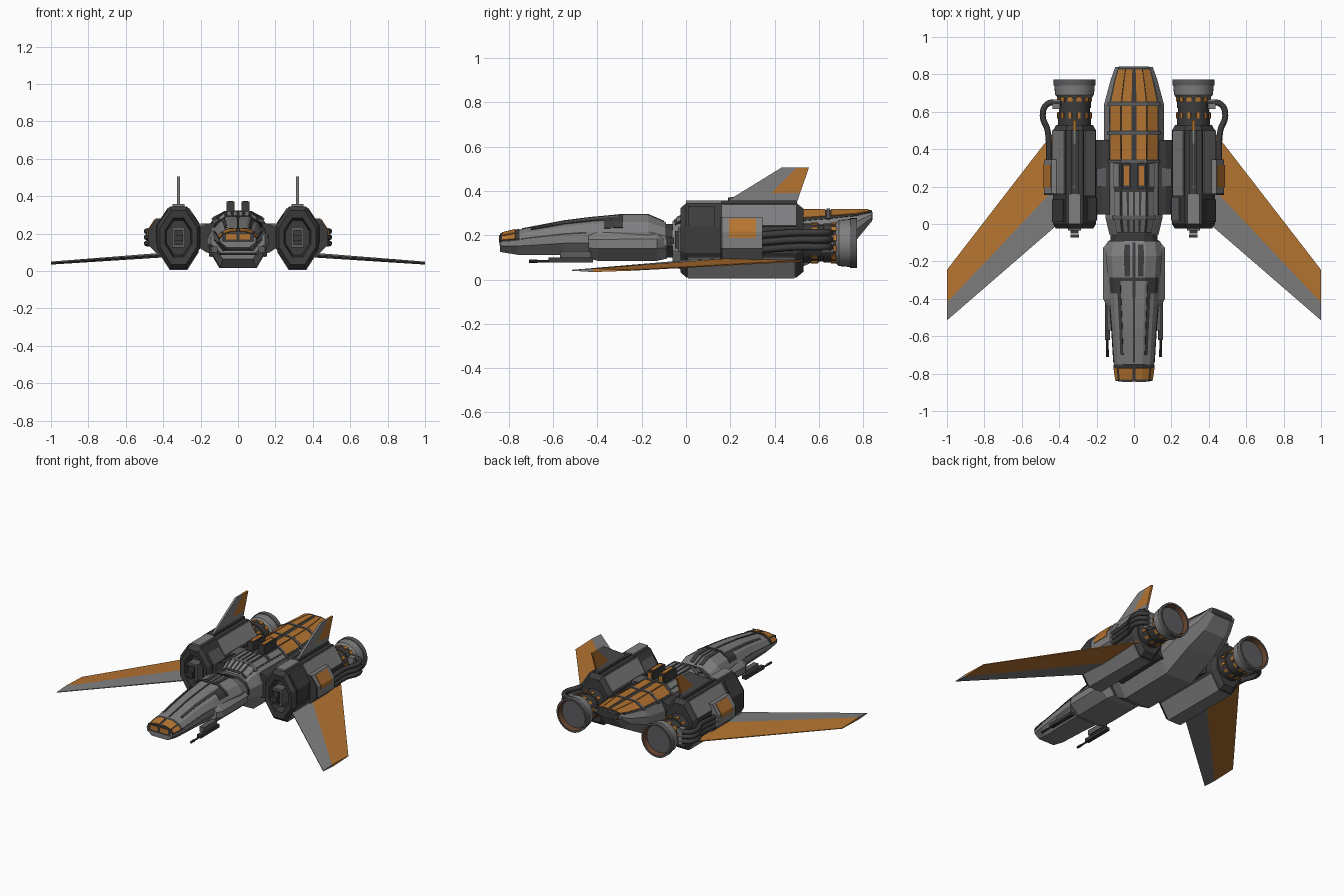
import bpy, bmesh, math
from mathutils import Vector

if "Cube" in bpy.data.objects:
    bpy.data.objects.remove(bpy.data.objects["Cube"])


def material(name, rgb):
    m = bpy.data.materials.new(name)
    m.diffuse_color = (*rgb, 1)
    m.use_nodes = True
    m.node_tree.nodes["Principled BSDF"].inputs["Base Color"].default_value = m.diffuse_color
    return m


GREY = material("hull grey", (0.21, 0.21, 0.215))
DARK = material("dark grey", (0.045, 0.045, 0.047))
MID = material("mid grey", (0.11, 0.11, 0.115))
ORANGE = material("orange paint", (0.46, 0.175, 0.03))
RUST = material("burnt rust", (0.13, 0.06, 0.03))


def make(name, verts, faces, mat, mirror=True):
    me = bpy.data.meshes.new(name)
    me.from_pydata(verts, [], faces)
    bm = bmesh.new()
    bm.from_mesh(me)
    bmesh.ops.recalc_face_normals(bm, faces=bm.faces)
    bm.to_mesh(me)
    bm.free()
    me.materials.append(mat)
    ob = bpy.data.objects.new(name, me)
    bpy.context.collection.objects.link(ob)
    if mirror:
        ob.modifiers.new("mirror", 'MIRROR')
    return ob


def loft(name, rings, mat, mirror=True):
    """Skin closed rings given as (y, [(x, z), ...])."""
    n = len(rings[0][1])
    verts = [(x, y, z) for y, ring in rings for x, z in ring]
    faces = [(k * n + i, k * n + (i + 1) % n, (k + 1) * n + (i + 1) % n, (k + 1) * n + i)
             for k in range(len(rings) - 1) for i in range(n)]
    faces += [tuple(range(n)), tuple(range(len(verts) - n, len(verts)))]
    return make(name, verts, faces, mat, mirror)


def slab(name, x, y, z, mat, mirror=True):
    ring = [(x[0], z[0]), (x[1], z[0]), (x[1], z[1]), (x[0], z[1])]
    return loft(name, [(y[0], ring), (y[1], ring)], mat, mirror)


def plate(name, rings, y0, y1, u0, u1, mat, t=0.005):
    """Thin mirrored panel following a lofted surface; u counts ring points."""
    def point(y, u):
        k = 0
        while k < len(rings) - 2 and y > rings[k + 1][0]:
            k += 1
        (ya, a), (yb, b) = rings[k], rings[k + 1]
        f, i = (y - ya) / (yb - ya), int(u)
        def along(r):
            return Vector(r[i % len(r)]).lerp(Vector(r[(i + 1) % len(r)]), u - i)
        p = along(a).lerp(along(b), f)
        return (p.x, y, p.y)
    us = [u0] + [i for i in range(9) if u0 < i < u1] + [u1]
    ys = [y0] + [r[0] for r in rings if y0 < r[0] < y1] + [y1]
    n = len(us)
    verts = [point(y, u) for y in ys for u in us]
    faces = [(k * n + i, k * n + i + 1, k * n + n + i + 1, k * n + n + i)
             for k in range(len(ys) - 1) for i in range(n - 1)]
    ob = make(name, verts, faces, mat)
    s = ob.modifiers.new("thickness", 'SOLIDIFY')
    s.thickness, s.offset = 2 * t, 0
    return ob


def half(y, zt, zb, w):
    h = zt - zb
    return y, [(0, zt), (.42 * w, zt), (.8 * w, zt - .16 * h), (w, zb + .62 * h),
               (w, zb + .35 * h), (.62 * w, zb), (0, zb)]


def hull(name, halves, mat):
    full = [(y, p + [(-x, z) for x, z in p[-2:0:-1]]) for y, p in halves]
    return loft(name, full, mat, mirror=False)


def lathe(name, profile, cx, cz, mat, n=32):
    rings = [(y, [(cx + r * math.cos(2 * math.pi * i / n), cz + r * math.sin(2 * math.pi * i / n))
                  for i in range(n)]) for y, r in profile]
    ob = loft(name, rings, mat)
    bpy.context.view_layer.objects.active = ob
    ob.select_set(True)
    bpy.ops.object.shade_smooth_by_angle(angle=math.radians(35))
    ob.select_set(False)
    return ob


# Front fuselage with canopy, and its wider lower shell
nose = [half(*s) for s in ((-.84, .205, .125, .095), (-.76, .225, .112, .107), (-.55, .265, .11, .12),
                           (-.43, .28, .105, .13), (-.29, .293, .09, .14), (-.17, .293, .09, .15),
                           (-.09, .258, .095, .14))]
hull("front_fuselage", nose, GREY)
shell = [half(*s) for s in ((-.44, .235, .095, .145), (-.4, .24, .085, .165),
                            (-.13, .245, .085, .167), (-.085, .235, .095, .13))]
hull("lower_shell", shell, GREY)
plate("nose_frame", nose, -.84, -.752, 0, 3.2, DARK, .003)
plate("nose_top_paint", nose, -.83, -.77, .2, 1.9, ORANGE, .006)
plate("nose_side_paint", nose, -.83, -.77, 2.1, 3, ORANGE, .006)
slab("nose_tip_paint", (.008, .065), (-.845, -.838), (.168, .198), ORANGE)
slab("nose_tip_frame", (0, .085), (-.842, -.835), (.155, .202), DARK)
plate("canopy_window", nose, -.37, -.29, 1.25, 2.6, DARK, .003)
plate("canopy_slit", nose, -.7, -.31, 1.25, 1.6, DARK, .003)
plate("canopy_roof_slit", nose, -.28, -.11, .35, .85, DARK, .003)
plate("canopy_spine", nose, -.74, -.1, 0, .12, DARK, .003)
plate("canopy_arch", nose, -.305, -.285, 0, 2.6, DARK, .004)
plate("side_seam", nose, -.74, -.45, 2.95, 3.08, DARK, .003)
hull("neck_collar", [half(-.1, .25, .1, .125), half(-.02, .25, .1, .125)], DARK)

# Guns beside the nose
lathe("gun_barrel", [(-.71, .008), (-.67, .008), (-.67, .006), (-.55, .006)], .143, .083, DARK, 10)
slab("gun_body", (.128, .156), (-.62, -.42), (.078, .1), DARK)
slab("gun_mount", (.11, .145), (-.57, -.43), (.095, .13), MID)

# Rear fuselage with ribbed spine and painted tail deck
tail = [half(*s) for s in ((-.06, .265, .065, .13), (.03, .31, .015, .152), (.43, .31, .015, .16),
                           (.64, .312, .11, .16), (.77, .312, .18, .125), (.84, .312, .265, .1))]
hull("rear_fuselage", tail, GREY)
plate("spine_bed", tail, -.05, .33, 0, 1.7, DARK, .003)
for u0, u1 in ((.08, .4), (.6, .95), (1.1, 1.6)):
    plate("spine_rib", tail, -.04, .17, u0, u1, GREY, .008)
plate("spine_shoulder", tail, .2, .32, 1.15, 1.6, GREY, .008)
plate("spine_band", tail, .025, .045, 0, 1.8, MID, .01)
plate("tail_deck_frame", tail, .33, .838, 0, 2.12, DARK, .003)
for y0, y1 in ((.345, .475), (.5, .63), (.655, .825)):
    plate("tail_deck_inner_paint", tail, y0, y1, .2, .96, ORANGE, .007)
    plate("tail_deck_outer_paint", tail, y0, y1, 1.0, 1.9, ORANGE, .007)
for y in (.335, .487, .642):
    plate("tail_deck_rib", tail, y - .008, y + .008, 0, 2.2, MID, .01)
slab("tail_end", (0, .08), (.835, .843), (.27, .305), DARK)
slab("dorsal_post", (.02, .062), (.19, .325), (.3, .37), DARK)
slab("dorsal_post_paint", (.028, .054), (.205, .31), (.366, .374), ORANGE)
slab("dorsal_post_back_paint", (.028, .054), (.32, .33), (.32, .36), ORANGE)

# Struts joining fuselage and engines
strut = [(.13, .26), (.17, .25), (.215, .22), (.215, .13), (.17, .1), (.13, .09)]
loft("engine_strut", [(.05, strut), (.45, strut)], DARK)
slab("strut_rib", (.14, .2), (.2, .3), (.2, .255), MID)

# Engine nacelles with recessed intakes
CX, CZ = .318, .18


def octagon(s):
    q = [(-.045, .165), (.045, .165), (.115, .06), (.115, -.06)]
    q += [(.045, -.17), (-.045, -.17), (-.115, -.06), (-.115, .06)]
    return [(CX + s * x, CZ + s * z) for x, z in q]


pod = [(y, octagon(s)) for y, s in ((.03, .55), (-.02, .62), (-.025, .86), (0, 1), (.5, 1), (.53, .85))]
loft("nacelle", pod, DARK)
body = pod[3:5]
plate("nacelle_outer_plate", body, .16, .5, 1.08, 2, GREY, .006)
plate("nacelle_inner_plate", body, .15, .5, 7.1, 7.9, GREY, .006)
plate("nacelle_front_plate", body, .01, .13, 1.15, 2.8, DARK, .006)
plate("nacelle_belly_plate", body, .01, .49, 3.15, 5.85, GREY, .005)
plate("nacelle_inner_side", body, .02, .14, 6.1, 7.6, MID, .004)
slab("nacelle_top_block", (.285, .35), (.0, .16), (.335, .357), GREY)
slab("nacelle_top_rail", (.298, .338), (.16, .5), (.34, .358), DARK)
slab("intake_frame", (.283, .353), (-.035, .03), (.125, .235), MID)
slab("intake_probe", (.297, .339), (-.05, .03), (.14, .22), DARK)
slab("intake_tip", (.295, .34), (-.072, -.055), (.16, .19), DARK)

# Outer equipment pods and hoses
side = [(.4, .28), (.44, .28), (.482, .215), (.482, .14), (.43, .09), (.4, .09)]
outer = [(.165, side), (.345, side)]
loft("side_pod", outer, GREY)
loft("side_pod_front", [(.155, side), (.168, side)], DARK)
plate("side_pod_paint", outer, .195, .315, 1.1, 2.35, ORANGE, .004)
for k, z in enumerate((.135, .168, .2)):
    cu = bpy.data.curves.new("hose", 'CURVE')
    cu.dimensions, cu.bevel_depth, cu.bevel_resolution = '3D', .016, 2
    cu.resolution_u = 6
    sp = cu.splines.new('BEZIER')
    path = [(.455, .33), (.462, .5), (.488, .58), (.465, .64), (.39, .65)]
    sp.bezier_points.add(len(path) - 1)
    for b, (x, y) in zip(sp.bezier_points, path):
        b.co = (x, y, z + (.012 if y > .45 else 0))
        b.handle_left_type = b.handle_right_type = 'AUTO'
    cu.materials.append(DARK)
    ob = bpy.data.objects.new("hose", cu)
    bpy.context.collection.objects.link(ob)
    ob.modifiers.new("mirror", 'MIRROR')
slab("hose_clamp", (.395, .435), (.615, .665), (.125, .225), GREY)

# Exhaust nozzles
NZ = .165
lathe("exhaust_core", [(.5, .088), (.6, .088), (.6, .083), (.62, .083), (.62, .088), (.69, .088)], CX, NZ, DARK)
lathe("exhaust_bell", [(.7, .02), (.7, .09), (.75, .1), (.75, .109), (.69, .104), (.675, .09), (.675, .02)],
      CX, NZ, GREY)
lathe("exhaust_liner", [(.706, .092), (.773, .104), (.773, .1), (.706, .086), (.706, .092)], CX, NZ, RUST)
lathe("exhaust_rim", [(.74, .102), (.74, .113), (.772, .113), (.772, .102), (.74, .102)], CX, NZ, MID)
for i in range(12):
    a = 2 * math.pi * (i + .5) / 12
    for y0, y1, w in ((.565, .595, .1), (.655, .69, .15)):
        ring = [(CX + r * math.cos(a + d), NZ + r * math.sin(a + d))
                for r, d in ((.08, -w), (.094, -w), (.094, w), (.08, w))]
        loft("exhaust_tab", [(y0, ring), (y1, ring)], ORANGE)


# Upright fins
def fin(name, pts, mat):
    n = len(pts)
    verts = [(CX + d, y, z) for d in (-.007, .007) for y, z in pts]
    faces = [tuple(range(n)), tuple(range(n, 2 * n))]
    faces += [(i, (i + 1) % n, n + (i + 1) % n, n + i) for i in range(n)]
    make(name, verts, faces, mat)


fin("fin", [(.17, .345), (.43, .505), (.5, .505), (.385, .39), (.515, .39), (.5, .345)], GREY)
fin("fin_paint", [(.385, .39), (.5, .505), (.555, .505), (.515, .39)], ORANGE)


# Forward-swept wings: grey leading strip, painted rear
def wing(name, root, tip, edge, mat):
    verts = []
    for x, ys, zt, zb in ((.405, root, .097, .072), (1.0, tip, .05, .034)):
        m = (zt + zb) / 2
        for y, thin in zip(ys, edge):
            f = .25 if thin else 1
            verts += [(x, y, m + f * (zt - m)), (x, y, m + f * (zb - m))]
    faces = [(0, 1, 3, 2), (4, 5, 7, 6), (0, 2, 6, 4), (1, 3, 7, 5), (0, 1, 5, 4), (2, 3, 7, 6)]
    make(name, verts, faces, mat)


wing("wing_leading_strip", (0, .21), (-.515, -.42), (True, False), GREY)
wing("wing_paint", (.21, .525), (-.42, -.245), (False, True), ORANGE)
